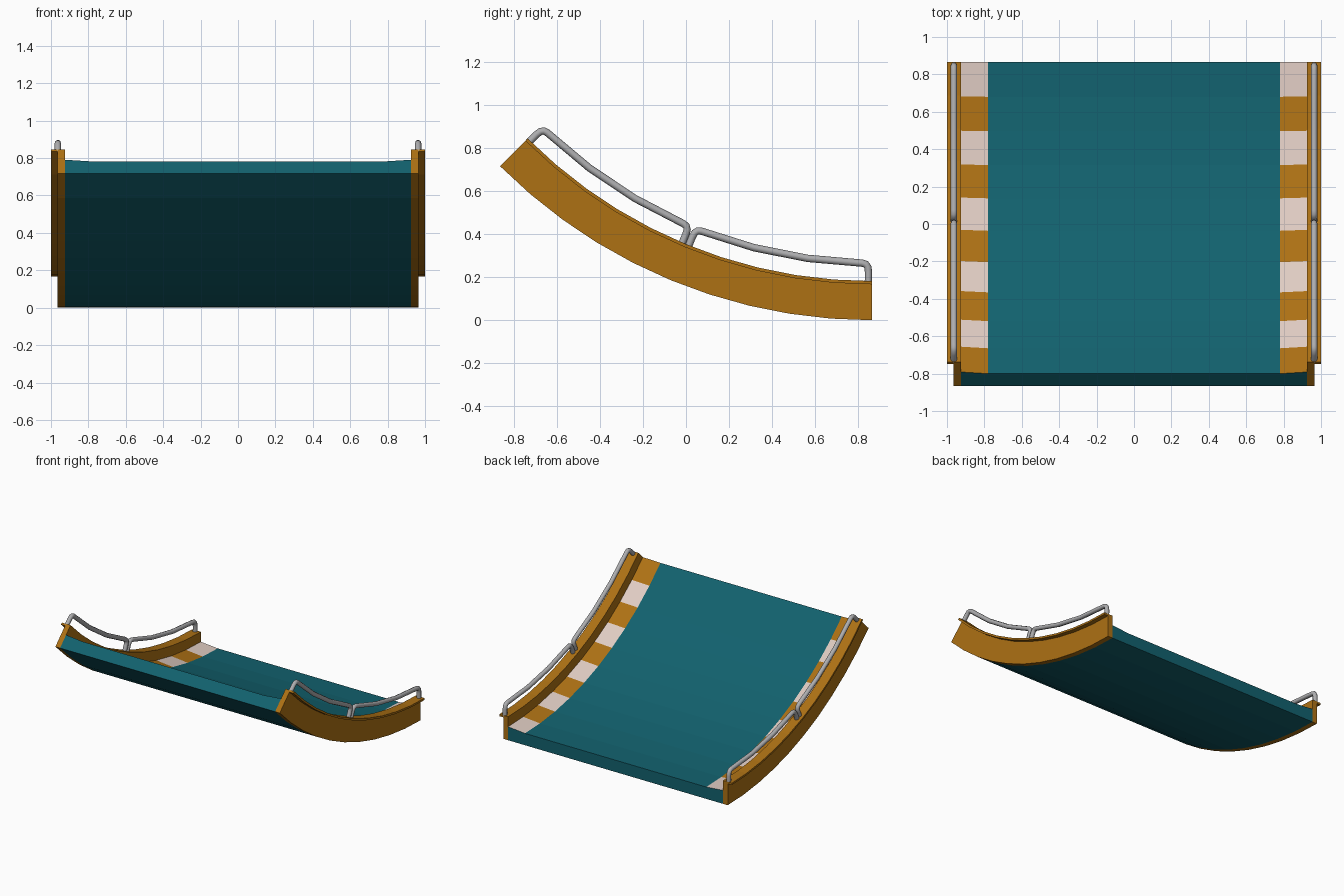
import bpy, bmesh
from math import sin, cos, radians

if "Cube" in bpy.data.objects:
    bpy.data.objects.remove(bpy.data.objects["Cube"])

CY, CZ = 0.865, 2.447      # centre of the ramp arc
SEGS, STEP = 10, 4.5       # 45 degrees in ten flat steps


def material(name, rgb):
    m = bpy.data.materials.new(name)
    m.diffuse_color = (*rgb, 1)
    m.use_nodes = True
    m.node_tree.nodes["Principled BSDF"].inputs["Base Color"].default_value = m.diffuse_color
    return m


TEAL = material("teal", (0.006, 0.12, 0.155))
ORANGE = material("orange", (0.42, 0.165, 0.007))
PALE = material("pale", (0.74, 0.60, 0.54))
STEEL = material("steel", (0.42, 0.42, 0.43))


def polar(x, r, deg):
    a = radians(deg)
    return (x, CY - r * sin(a), CZ - r * cos(a))


def arc_sweep(name, profile, mats, pick=lambda edge, seg: 0):
    """Sweep a closed (x, radius) profile along the arc."""
    bm = bmesh.new()
    n = len(profile)
    rings = [[bm.verts.new(polar(x, r, i * STEP)) for x, r in profile]
             for i in range(SEGS + 1)]
    for i in range(SEGS):
        for j in range(n):
            k = (j + 1) % n
            f = bm.faces.new((rings[i][j], rings[i][k], rings[i + 1][k], rings[i + 1][j]))
            f.material_index = pick(j, i)
    bm.faces.new(rings[0])
    bm.faces.new(rings[-1])
    bmesh.ops.recalc_face_normals(bm, faces=bm.faces)
    me = bpy.data.meshes.new(name)
    bm.to_mesh(me)
    bm.free()
    for m in mats:
        me.materials.append(m)
    ob = bpy.data.objects.new(name, me)
    bpy.context.collection.objects.link(ob)
    return ob


# Deck with raised striped borders (edges 2 and 4 of the profile)
deck = [(-0.925, 2.447), (0.925, 2.447), (0.925, 2.342),
        (0.78, 2.355), (-0.78, 2.355), (-0.925, 2.342)]
arc_sweep("deck", deck, [TEAL, PALE, ORANGE],
          lambda edge, seg: 1 + seg % 2 if edge in (2, 4) else 0)


def tube(name, pts):
    cu = bpy.data.curves.new(name, 'CURVE')
    cu.dimensions = '3D'
    cu.bevel_depth = 0.017
    cu.bevel_resolution = 2
    cu.use_fill_caps = True
    sp = cu.splines.new('POLY')
    sp.points.add(len(pts) - 1)
    for p, co in zip(sp.points, pts):
        p.co = (*co, 1)
    cu.materials.append(STEEL)
    ob = bpy.data.objects.new(name, cu)
    bpy.context.collection.objects.link(ob)


# Half of a handrail as (angle, radius); the other half is its reflection
half = [(0.42, 2.275), (0.42, 2.222), (0.5, 2.2), (0.75, 2.187), (1.2, 2.182), (7.9, 2.18)]
rail = half + [(22.5 - a, r) for a, r in reversed(half)]

for side, s in (("right", 1), ("left", -1)):
    # L-shaped side board with outward lip
    board = [(0.925, 2.447), (0.965, 2.447), (0.965, 2.28),
             (1.0, 2.28), (1.0, 2.265), (0.925, 2.265)]
    arc_sweep(side + "_side_board", [(s * x, r) for x, r in board], [ORANGE])
    # Two handrails per side
    for part, start in (("lower", 0), ("upper", 22.5)):
        tube(f"{side}_{part}_handrail", [polar(s * 0.963, r, a + start) for a, r in rail])
